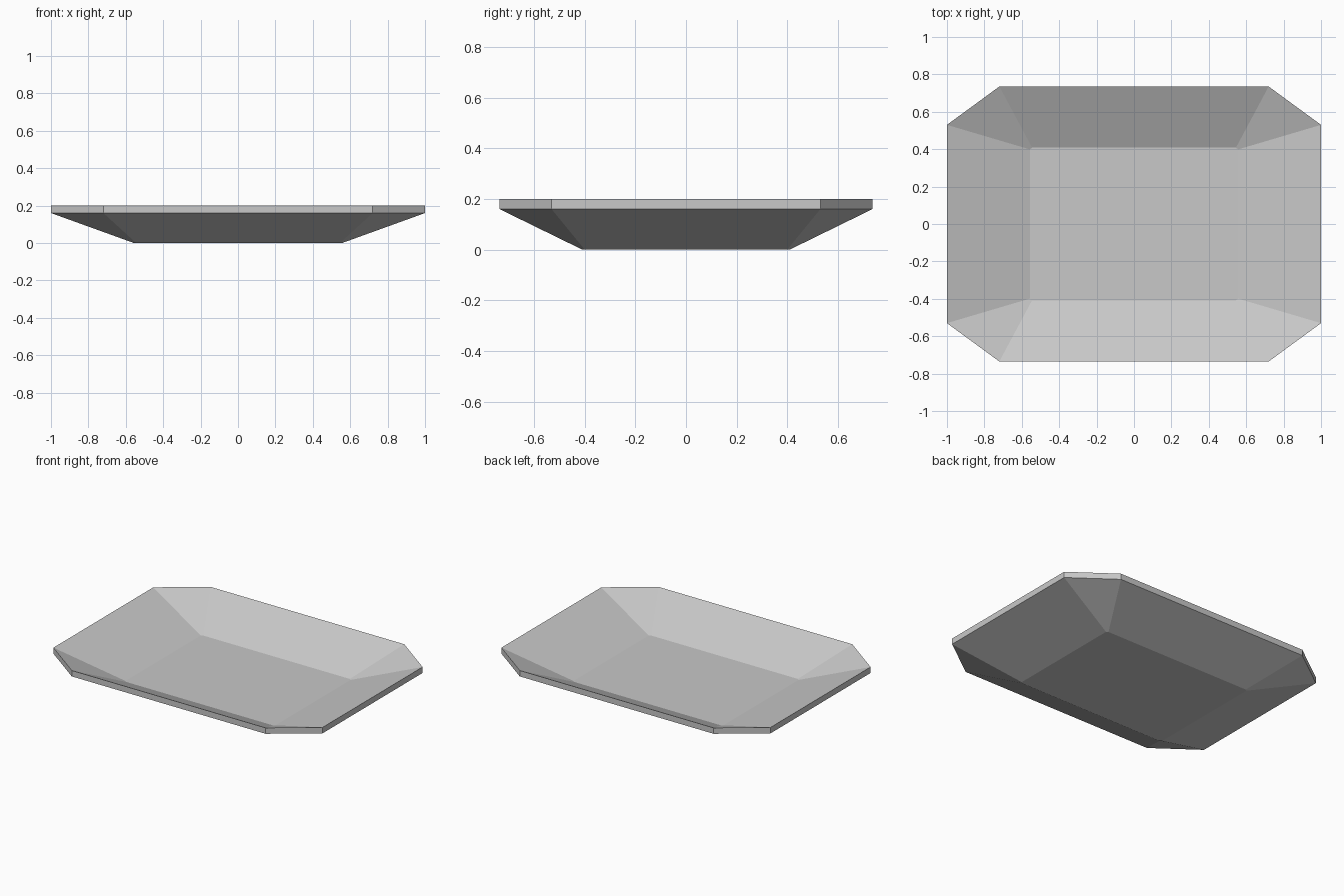
import bpy
import bmesh

cube = bpy.data.objects.get("Cube")
if cube:
    bpy.data.objects.remove(cube, do_unlink=True)

# Plain grey material
grey = bpy.data.materials.new("plain grey")
grey.use_nodes = True
colour = (0.58, 0.58, 0.58, 1)
grey.diffuse_color = colour
grey.node_tree.nodes["Principled BSDF"].inputs["Base Color"].default_value = colour


def ring(bm, half_x, half_y, cut_x, cut_y, z):
    """Rectangle with cut corners, counter-clockwise from above."""
    verts = []
    for sx, sy in ((1, 1), (-1, 1), (-1, -1), (1, -1)):
        corner = [(sx * half_x, sy * (half_y - cut_y)),
                  (sx * (half_x - cut_x), sy * half_y)]
        if sx * sy < 0:
            corner.reverse()
        verts += [bm.verts.new((x, y, z)) for x, y in corner]
    return verts


def bridge(bm, lower, upper):
    for i in range(len(lower)):
        j = (i + 1) % len(lower)
        bm.faces.new((lower[i], lower[j], upper[j], upper[i]))


# Tray: underside, sloped outside, upright rim, sloped inside, floor
bm = bmesh.new()
base = (0.557, 0.408, 0.012, 0.009)
rim = (1.0, 0.735, 0.28, 0.205)
underside = ring(bm, *base, 0.0)
rim_low = ring(bm, *rim, 0.16)
rim_top = ring(bm, *rim, 0.2)
floor = ring(bm, *base, 0.045)
for lower, upper in ((underside, rim_low), (rim_low, rim_top), (rim_top, floor)):
    bridge(bm, lower, upper)
bm.faces.new(reversed(underside))
bm.faces.new(floor)
bmesh.ops.recalc_face_normals(bm, faces=bm.faces)

mesh = bpy.data.meshes.new("tray")
bm.to_mesh(mesh)
bm.free()
mesh.materials.append(grey)
tray = bpy.data.objects.new("tray", mesh)
bpy.context.collection.objects.link(tray)
